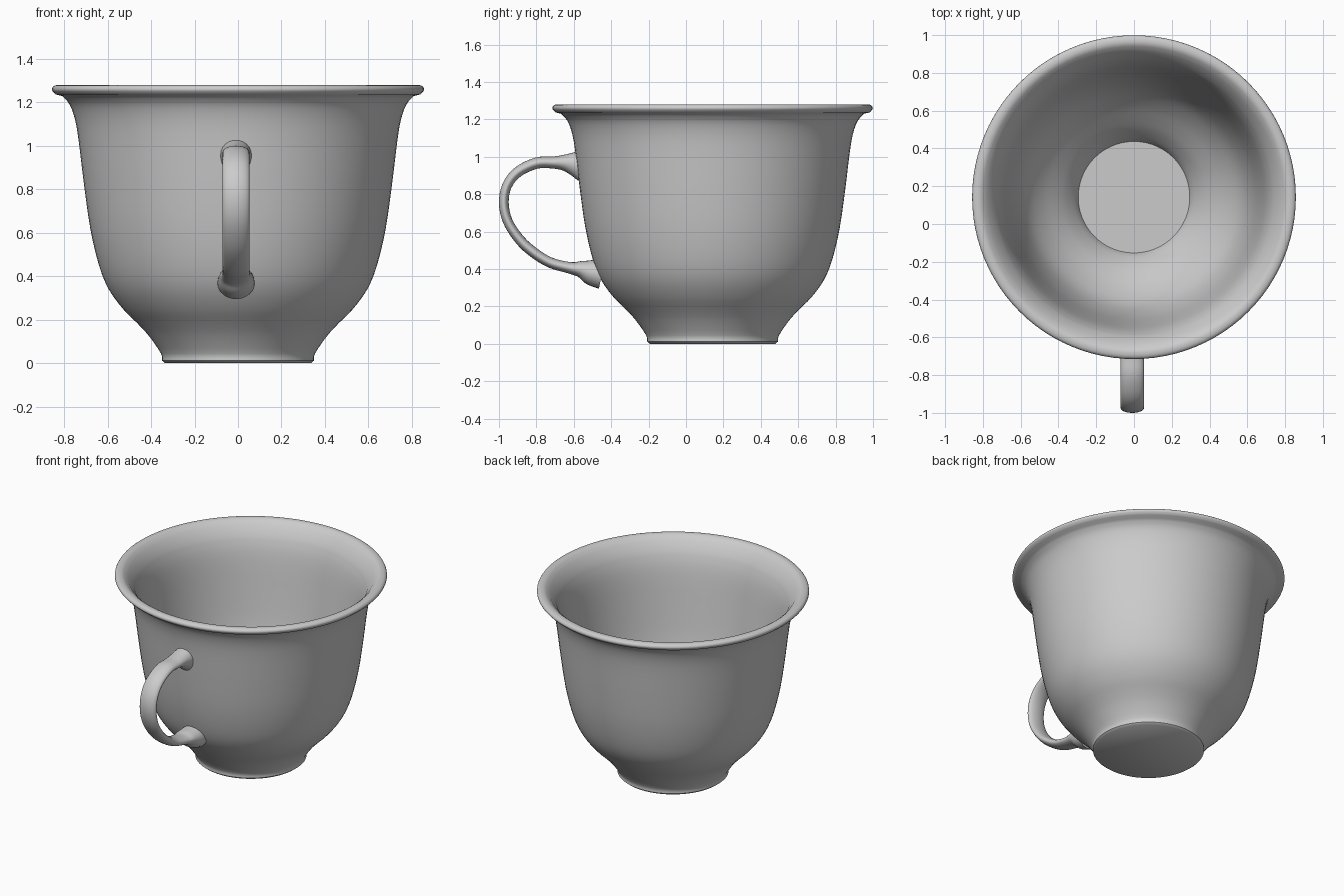
import bpy, bmesh, math
from mathutils import Vector

cube = bpy.data.objects.get("Cube")
if cube:
    bpy.data.objects.remove(cube, do_unlink=True)

CENTRE_Y = 0.142

# Glazed grey ceramic
ceramic = bpy.data.materials.new("grey_ceramic")
ceramic.use_nodes = True
grey = (0.6, 0.6, 0.6, 1)
ceramic.diffuse_color = grey
ceramic.node_tree.nodes["Principled BSDF"].inputs["Base Color"].default_value = grey


def smooth_path(points, steps):
    """Catmull-Rom interpolation through tuples of any length."""
    pts = [Vector(p) for p in points]
    pts = [2 * pts[0] - pts[1]] + pts + [2 * pts[-1] - pts[-2]]
    out = []
    for a, b, c, d in zip(pts, pts[1:], pts[2:], pts[3:]):
        for i in range(steps):
            t = i / steps
            out.append(0.5 * (2 * b + (c - a) * t + (2 * a - 5 * b + 4 * c - d) * t * t
                              + (3 * b - a - 3 * c + d) * t ** 3))
    return out + [pts[-2]]


def loft(name, rings):
    """Skin closed rings of points and cap both ends."""
    bm = bmesh.new()
    loops = [[bm.verts.new(p) for p in ring] for ring in rings]
    for low, high in zip(loops, loops[1:]):
        for i in range(len(low)):
            j = (i + 1) % len(low)
            bm.faces.new((low[i], low[j], high[j], high[i]))
    bm.faces.new(loops[0])
    bm.faces.new(loops[-1])
    bmesh.ops.recalc_face_normals(bm, faces=bm.faces)
    mesh = bpy.data.meshes.new(name)
    bm.to_mesh(mesh)
    bm.free()
    mesh.materials.append(ceramic)
    obj = bpy.data.objects.new(name, mesh)
    bpy.context.collection.objects.link(obj)
    bpy.ops.object.select_all(action="DESELECT")
    obj.select_set(True)
    bpy.context.view_layer.objects.active = obj
    bpy.ops.object.shade_smooth_by_angle(angle=math.radians(40))
    return obj


# Cup body: outer wall, rolled rim and inner wall as (radius, height)
outer = smooth_path([(0.35, 0.012), (0.355, 0.045), (0.41, 0.125), (0.465, 0.185),
                     (0.53, 0.25), (0.595, 0.34), (0.64, 0.45), (0.68, 0.62),
                     (0.71, 0.83), (0.733, 1.02), (0.75, 1.12), (0.775, 1.19),
                     (0.81, 1.23)], 3)
rim = smooth_path([(0.84, 1.237), (0.857, 1.258), (0.845, 1.277), (0.81, 1.278),
                   (0.775, 1.25)], 3)
inner = smooth_path([(0.735, 1.19), (0.71, 1.12), (0.69, 1.02), (0.665, 0.83),
                     (0.635, 0.62), (0.595, 0.46), (0.55, 0.36), (0.485, 0.275),
                     (0.42, 0.21), (0.365, 0.155), (0.315, 0.09), (0.295, 0.05)], 3)
profile = [Vector((0.335, 0))] + outer + rim + inner
SIDES = 96
turns = [2 * math.pi * i / SIDES for i in range(SIDES)]
loft("cup_body", [[(r * math.cos(a), CENTRE_Y + r * math.sin(a), z) for a in turns]
                  for r, z in profile])


def outer_radius(z):
    for a, b in zip(outer, outer[1:]):
        if a.y <= z <= b.y:
            return a.x + (b.x - a.x) * (z - a.y) / (b.y - a.y)
    return outer[-1].x


def keep_in_wall(p):
    """Hold the handle ends inside the thickness of the cup wall."""
    radial = Vector((p.x, p.y - CENTRE_Y))
    limit = outer_radius(p.z) - 0.012
    if radial.length < limit:
        radial = radial.normalized() * limit
    return Vector((radial.x, radial.y + CENTRE_Y, p.z))


# Handle: flattened oval strap flaring at both joints
# Each station is (y, z, half width, half thickness)
strap = smooth_path([(-0.56, 0.955, 0.074, 0.085), (-0.60, 0.962, 0.069, 0.065),
                     (-0.65, 0.968, 0.064, 0.044), (-0.71, 0.969, 0.062, 0.032),
                     (-0.80, 0.966, 0.062, 0.03), (-0.90, 0.918, 0.062, 0.028),
                     (-0.957, 0.845, 0.062, 0.026), (-0.974, 0.755, 0.062, 0.026),
                     (-0.955, 0.66, 0.062, 0.026), (-0.90, 0.57, 0.062, 0.027),
                     (-0.83, 0.50, 0.062, 0.028), (-0.73, 0.436, 0.062, 0.028),
                     (-0.62, 0.406, 0.064, 0.031), (-0.56, 0.398, 0.074, 0.046),
                     (-0.51, 0.383, 0.082, 0.068), (-0.45, 0.37, 0.086, 0.077)], 4)
rings = []
for i, (y, z, width, thick) in enumerate(strap):
    before, after = strap[max(i - 1, 0)], strap[min(i + 1, len(strap) - 1)]
    along = Vector((0, after[0] - before[0], after[1] - before[1])).normalized()
    across = Vector((1, 0, 0))
    normal = along.cross(across)
    angles = [2 * math.pi * k / 24 for k in range(24)]
    rings.append([keep_in_wall(Vector((-0.009, y, z)) + across * width * math.cos(a)
                               + normal * thick * math.sin(a)) for a in angles])
loft("handle", rings)
